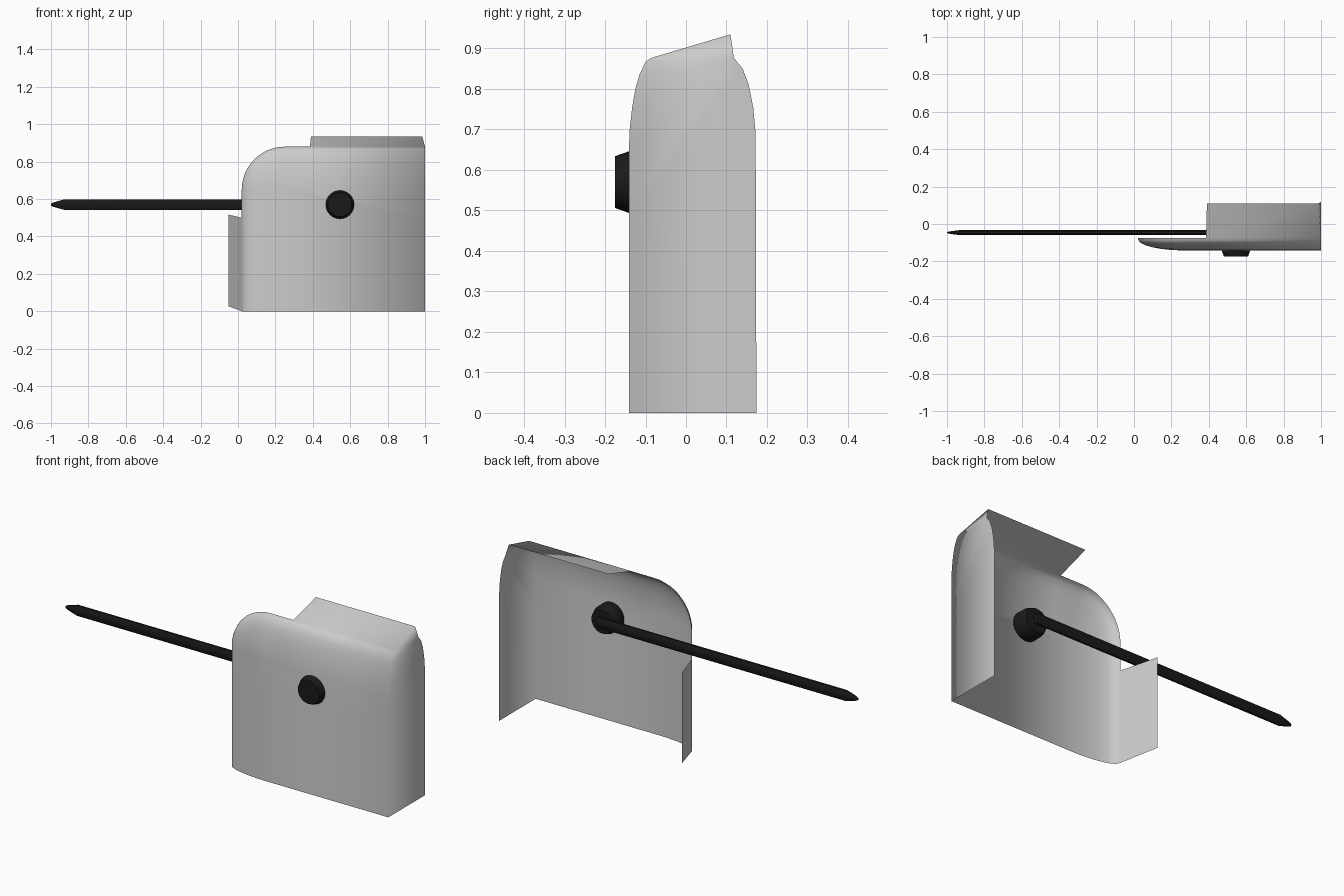
import bpy, bmesh
from math import sin, cos, pi, radians

if "Cube" in bpy.data.objects:
    bpy.data.objects.remove(bpy.data.objects["Cube"])


def finish(bm, name, angle, mat=None):
    bmesh.ops.remove_doubles(bm, verts=bm.verts[:], dist=0.0004)
    bmesh.ops.recalc_face_normals(bm, faces=bm.faces[:])
    me = bpy.data.meshes.new(name)
    bm.to_mesh(me)
    bm.free()
    ob = bpy.data.objects.new(name, me)
    bpy.context.collection.objects.link(ob)
    if mat:
        me.materials.append(mat)
    bpy.ops.object.select_all(action='DESELECT')
    ob.select_set(True)
    bpy.context.view_layer.objects.active = ob
    bpy.ops.object.shade_smooth_by_angle(angle=radians(angle))
    return ob


def face(bm, pts):
    return bm.faces.new([bm.verts.new(p) for p in pts])


def loft(bm, rings, cap=True):
    rows = [[bm.verts.new(p) for p in r] for r in rings]
    for a, b in zip(rows, rows[1:]):
        for i in range(len(a)):
            j = (i + 1) % len(a)
            bm.faces.new((a[i], a[j], b[j], b[i]))
    if cap:
        bm.faces.new(rows[0])
        bm.faces.new(rows[-1])


black = bpy.data.materials.new("black")
black.diffuse_color = (0.01, 0.01, 0.01, 1)
black.use_nodes = True
black.node_tree.nodes["Principled BSDF"].inputs["Base Color"].default_value = black.diffuse_color

# Sheet panel: rounded rim swept along the left and top edges
R, CX, CZ = 0.23, 0.25, 0.65
rim = [(0, -0.075), (0.004, -0.087), (0.013, -0.1), (0.045, -0.115),
       (0.08, -0.125), (0.125, -0.133), (0.18, -0.139), (R, -0.141)]
top_y, top_z, front_y = rim[0][1], CZ + R, rim[-1][1]


def rim_row(d, y):
    r = R - d
    arc = [(CX - r * cos(a), y, CZ + r * sin(a)) for a in
           [pi / 2 * i / 12 for i in range(13)]]
    left = [(CX - r, y, 0), (CX - r, y, 0.5)]
    return left + arc + [(0.385, y, CZ + r), (1, y, CZ + r)]


bm = bmesh.new()
rows = [rim_row(d, y) for d, y in rim]
for a, b in zip(rows, rows[1:]):
    for i in range(len(a) - 1):
        quad = [a[i], b[i], b[i + 1], a[i + 1]]
        pts = [p for k, p in enumerate(quad)
               if sum((u - v) ** 2 for u, v in zip(p, quad[k - 1])) > 1e-10]
        if len(pts) > 2:
            face(bm, pts)
face(bm, [(CX, front_y, 0), (1, front_y, 0), (1, front_y, 0.5), (CX, front_y, 0.5)])
face(bm, [(CX, front_y, 0.5), (1, front_y, 0.5), (1, front_y, CZ),
          (0.385, front_y, CZ), (CX, front_y, CZ)])

# Right wall with rounded rear corner
wall_top = (1, 0.118, 0.877)
face(bm, [(1, front_y, 0), (1, 0.174, 0), (1, 0.172, 0.69), (1, 0.166, 0.755),
          (1, 0.155, 0.81), (1, 0.14, 0.85), wall_top, (1, front_y, 0.5)])

# Raised top flap and the gusset joining it to the wall
tip = (0.985, 0.11, 0.935)
face(bm, [(0.385, top_y, top_z), (1, top_y, top_z), tip, (0.39, 0.11, 0.935)])
edge = [(1, front_y, 0.5)] + [r[-1] for r in reversed(rows)] + [tip]
for a, b in zip(edge, edge[1:]):
    face(bm, [a, b, wall_top])

# Left tab folded backwards
face(bm, [(0.02, top_y, 0), (0.02, top_y, 0.5), (-0.052, 0.11, 0.517), (-0.052, 0.11, 0.027)])
finish(bm, "sheet_panel", 100)

# Pivot knob through the panel
KX, KZ = 0.545, 0.57
bm = bmesh.new()
loft(bm, [[(KX + r * cos(2 * pi * i / 24), y, KZ + r * sin(2 * pi * i / 24))
           for i in range(24)]
          for y, r in [(-0.175, 0.064), (-0.141, 0.076), (-0.09, 0.076), (-0.06, 0.064)]])
finish(bm, "pivot_knob", 30, black)

# Flattened rod with a tapered tip
bm = bmesh.new()
loft(bm, [[(x, -0.046 + 0.015 * s * cos(2 * pi * (i + .5) / 8),
            0.57 + 0.03 * s * sin(2 * pi * (i + .5) / 8)) for i in range(8)]
          for x, s in [(0.56, 1), (-0.93, 1), (-0.99, 0.4), (-1, 0.2)]])
finish(bm, "rod", 30, black)
